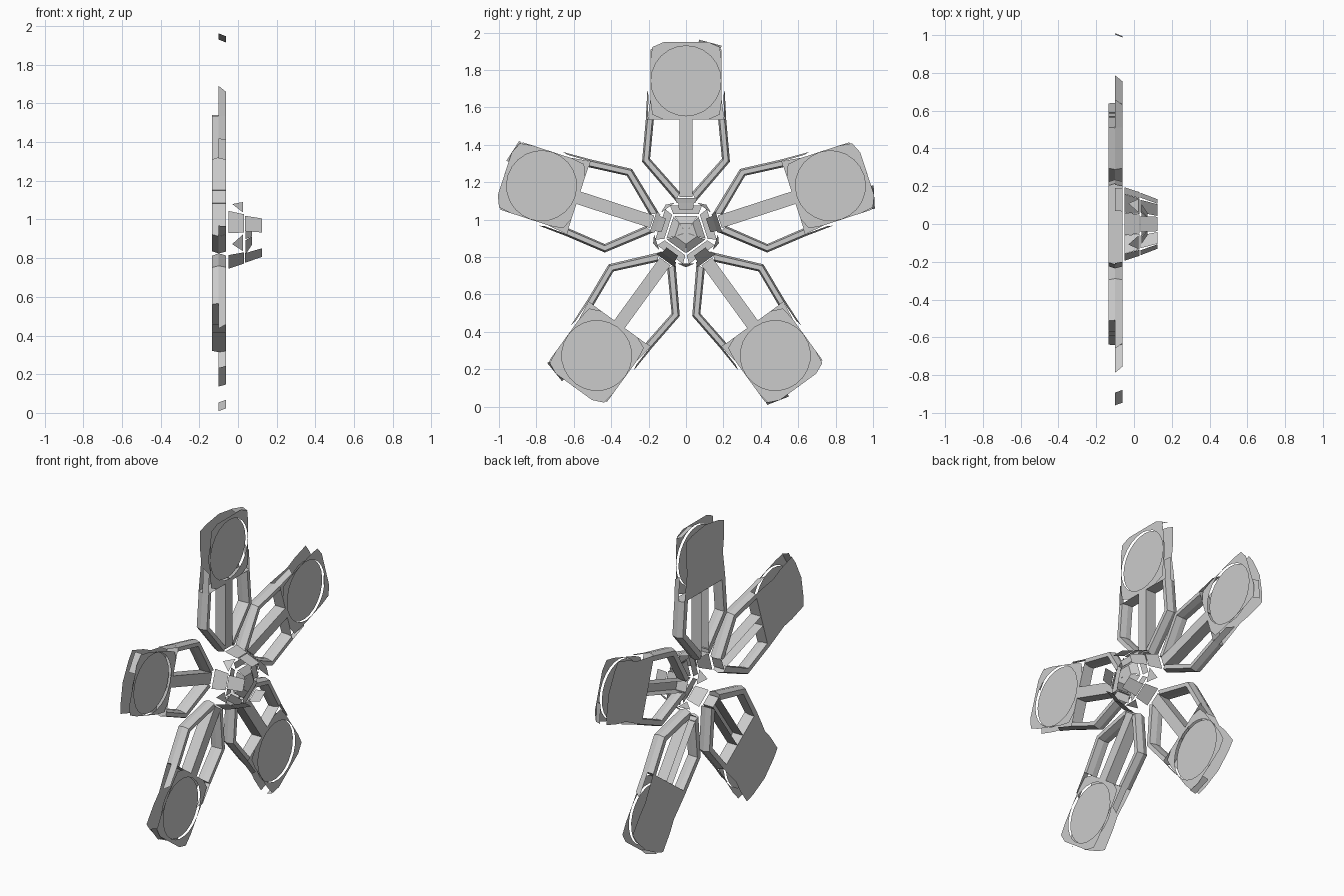
import bpy
import math

if "Cube" in bpy.data.objects:
    bpy.data.objects.remove(bpy.data.objects["Cube"], do_unlink=True)

CENTRE_Z = 0.93
BACK = -0.134    # depth of the paddle backs
MID = -0.1
FRONT = -0.062   # depth of the paddle frames

grey = bpy.data.materials.new("plain grey")
grey.use_nodes = True
grey.diffuse_color = (0.6, 0.6, 0.6, 1)
grey.node_tree.nodes["Principled BSDF"].inputs["Base Color"].default_value = (0.6, 0.6, 0.6, 1)


def five_fold(name, polygons, turn=0):
    """Repeat polygons of (sideways, radius, depth) points around the hub."""
    verts, faces = [], []
    for i in range(5):
        a = math.radians(90 + turn - 72 * i)
        c, s = math.cos(a), math.sin(a)
        for poly in polygons:
            faces.append(range(len(verts), len(verts) + len(poly)))
            verts += [(x, r * c + t * s, CENTRE_Z + r * s - t * c) for t, r, x in poly]
    mesh = bpy.data.meshes.new(name)
    mesh.from_pydata(verts, [], [list(f) for f in faces])
    mesh.materials.append(grey)
    obj = bpy.data.objects.new(name, mesh)
    bpy.context.collection.objects.link(obj)
    return obj


def mirrored(polygons):
    return polygons + [[(-t, r, x) for t, r, x in reversed(p)] for p in polygons]


def panel(w0, r0, x0, w1, r1, x1):
    return [(-w0, r0, x0), (w0, r0, x0), (w1, r1, x1), (-w1, r1, x1)]


# Flat back of the paddle at the end of each arm
half = [(0.205, 0.605), (0.195, 0.68), (0.18, 0.78), (0.19, 0.86), (0.19, 0.98), (0.13, 1.0)]
outline = half + [(0, 1.02)] + [(-t, r) for t, r in reversed(half)]
five_fold("paddle_back", [[(t, r, BACK) for t, r in outline]])

# Front frame with a round opening, and the round face set into it
DISC_R, DISC_CENTRE, SIDES = 0.187, 0.812, 24
hole, edge = [], []
for k in range(SIDES):
    c, s = math.cos(math.tau * k / SIDES), math.sin(math.tau * k / SIDES)
    reach = min(0.19 / max(abs(c), 0.01), 0.207 / max(abs(s), 0.01), 0.255)
    hole.append((DISC_R * c, DISC_CENTRE + DISC_R * s))
    edge.append((reach * c, DISC_CENTRE + reach * s))
frame = []
for k in range(SIDES):
    j = (k + 1) % SIDES
    frame.append([(t, r, FRONT) for t, r in (hole[k], edge[k], edge[j], hole[j])])
five_fold("paddle_frame", frame)
five_fold("paddle_disc", [[(t, r, -0.078) for t, r in hole]])

# Wall closing the inner end of each paddle
five_fold("paddle_inner_wall", [panel(0.18, 0.605, BACK, 0.18, 0.605, FRONT)])

# Short rim on one corner of the paddle tip
five_fold("tip_rim", [[(0.07, 1.032, MID), (0.19, 1.0, MID),
                       (0.187, 0.985, FRONT), (0.067, 1.017, FRONT)]])

# Central spoke, an open channel
W = 0.035
spoke = [panel(W, 0.19, FRONT, W, 0.61, FRONT), panel(W, 0.19, BACK, W, 0.19, FRONT)]
spoke += mirrored([[(W, 0.19, BACK), (W, 0.61, BACK), (W, 0.61, FRONT), (W, 0.19, FRONT)]])
five_fold("spoke", spoke)

# Bent side rails with bevelled outer edges
outer = [(0.055, 0.17), (0.235, 0.38), (0.215, 0.605)]
inner = [(0.032, 0.215), (0.192, 0.395), (0.172, 0.605)]
section = [(0, MID), (0.22, FRONT), (0.8, FRONT), (1, MID), (1, BACK), (0.25, BACK)]
rings = [[(o[0] + (n[0] - o[0]) * u, o[1] + (n[1] - o[1]) * u, x) for u, x in section]
         for o, n in zip(outer, inner)]
rail = []
for a, b in zip(rings, rings[1:]):
    for k in range(len(section)):
        j = (k + 1) % len(section)
        rail.append([a[k], a[j], b[j], b[k]])
rail += [rings[0], rings[-1]]
five_fold("side_rail", mirrored(rail))

# Outer walls running from the rails along the paddle
five_fold("paddle_wall", mirrored([[(0.215, 0.605, MID), (0.207, 0.76, MID),
                                    (0.2, 0.73, FRONT), (0.205, 0.605, FRONT)]]))

# Hub walls, corner gussets and prongs
five_fold("hub_wall", [panel(0.06, 0.185, -0.05, 0.05, 0.16, 0.03)])
five_fold("hub_gusset", [[(-0.045, 0.165, 0.025), (0.045, 0.165, 0.025), (0, 0.185, -0.03)]], 36)
five_fold("hub_prong", [panel(0.042, 0.16, 0.035, 0.038, 0.125, 0.125)])

# Hub face: ring, small cone and cap
five_fold("hub_ring", [panel(0.085, 0.145, 0.03, 0.068, 0.1, 0.03)])
five_fold("hub_cone", [panel(0.062, 0.09, 0.04, 0.036, 0.05, 0.072)])
five_fold("hub_cap", [[(-0.036, 0.05, 0.072), (0.036, 0.05, 0.072), (0, 0, 0.072)]])
